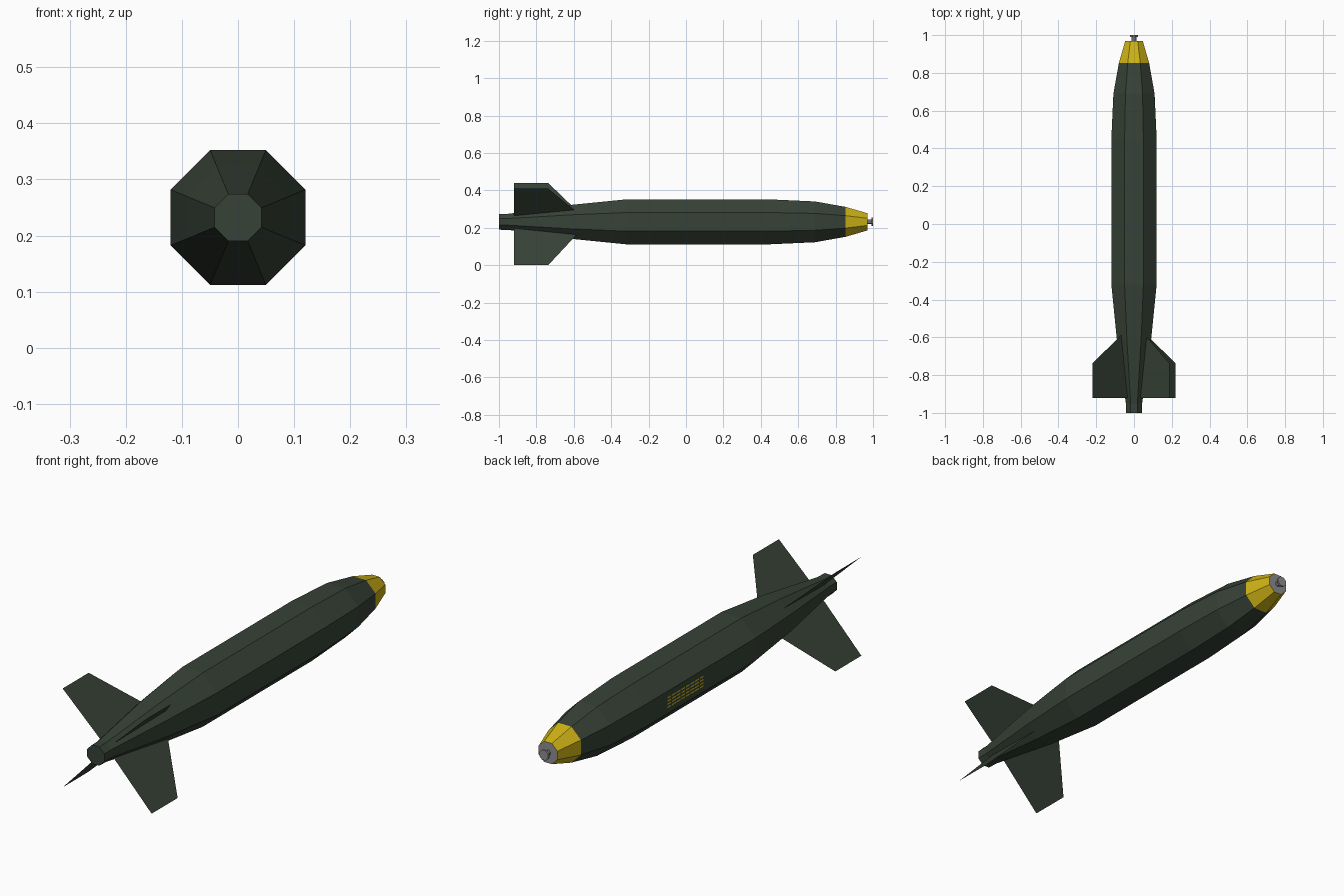
import bpy, bmesh, math

if "Cube" in bpy.data.objects:
    bpy.data.objects.remove(bpy.data.objects["Cube"])

ZC = 0.232  # height of the body axis


def material(name, rgb):
    m = bpy.data.materials.new(name)
    m.diffuse_color = (*rgb, 1.0)
    m.use_nodes = True
    m.node_tree.nodes["Principled BSDF"].inputs["Base Color"].default_value = m.diffuse_color
    return m


GREEN = material("dark green", (0.038, 0.055, 0.038))
YELLOW = material("yellow", (0.62, 0.45, 0.008))
GREY = material("grey metal", (0.27, 0.27, 0.27))


def finish(bm, name, mats):
    me = bpy.data.meshes.new(name)
    bm.to_mesh(me)
    bm.free()
    ob = bpy.data.objects.new(name, me)
    bpy.context.collection.objects.link(ob)
    for m in mats:
        me.materials.append(m)
    return ob


def lathe(name, profile, sides, mats):
    """Faceted solid along y; profile = (y, distance from axis to flat)."""
    bm = bmesh.new()
    rings = []
    for y, apothem in profile:
        r = apothem / math.cos(math.pi / sides)
        rings.append([bm.verts.new((r * math.cos(a), y, ZC + r * math.sin(a)))
                      for a in (2 * math.pi * (i + 0.5) / sides for i in range(sides))])
    for r0, r1 in zip(rings, rings[1:]):
        for i in range(sides):
            j = (i + 1) % sides
            bm.faces.new((r0[i], r0[j], r1[j], r1[i]))
    bm.faces.new(rings[0])
    bm.faces.new(rings[-1])
    bmesh.ops.recalc_face_normals(bm, faces=bm.faces)
    return finish(bm, name, mats)


# Octagonal body with yellow nose band and grey nose face
body = lathe("body", [(-1.0, 0.042), (-0.95, 0.043), (-0.61, 0.091), (-0.32, 0.12),
                      (0.45, 0.12), (0.69, 0.109), (0.853, 0.08), (0.97, 0.046)],
             8, [GREEN, YELLOW, GREY])
for p in body.data.polygons:
    if p.center.y > 0.96:
        p.material_index = 2
    elif p.center.y > 0.86:
        p.material_index = 1

# Nose fuse: stem and cap
lathe("fuse_stem", [(0.965, 0.012), (0.993, 0.012)], 8, [GREY])
lathe("fuse_cap", [(0.991, 0.022), (1.0, 0.022)], 8, [GREY])

# Four sheet fins on the diagonals; the upper right one is shorter
for name, tx, tz in (("fin_upper_left", -0.219, 0.208), ("fin_upper_right", 0.187, 0.178),
                     ("fin_lower_left", -0.219, -ZC), ("fin_lower_right", 0.219, -ZC)):
    bm = bmesh.new()
    k = 0.15  # root sits inside the body
    points = [(k, -0.92), (1, -0.92), (1, -0.737), (k, -0.553)]
    bm.faces.new([bm.verts.new((tx * t, y, ZC + tz * t)) for t, y in points])
    finish(bm, name, [GREEN])

# Rows of thin painted marking bars on the left side
bm = bmesh.new()
for row in range(4):
    z = ZC + (row - 1.5) * 0.014
    for col in range(8):
        y = 0.05 + col * 0.0325
        bm.faces.new([bm.verts.new((-0.1212, yy, zz)) for yy, zz in
                      ((y + 0.026, z - 0.003), (y, z - 0.003), (y, z + 0.003), (y + 0.026, z + 0.003))])
finish(bm, "marking_bars", [YELLOW])
